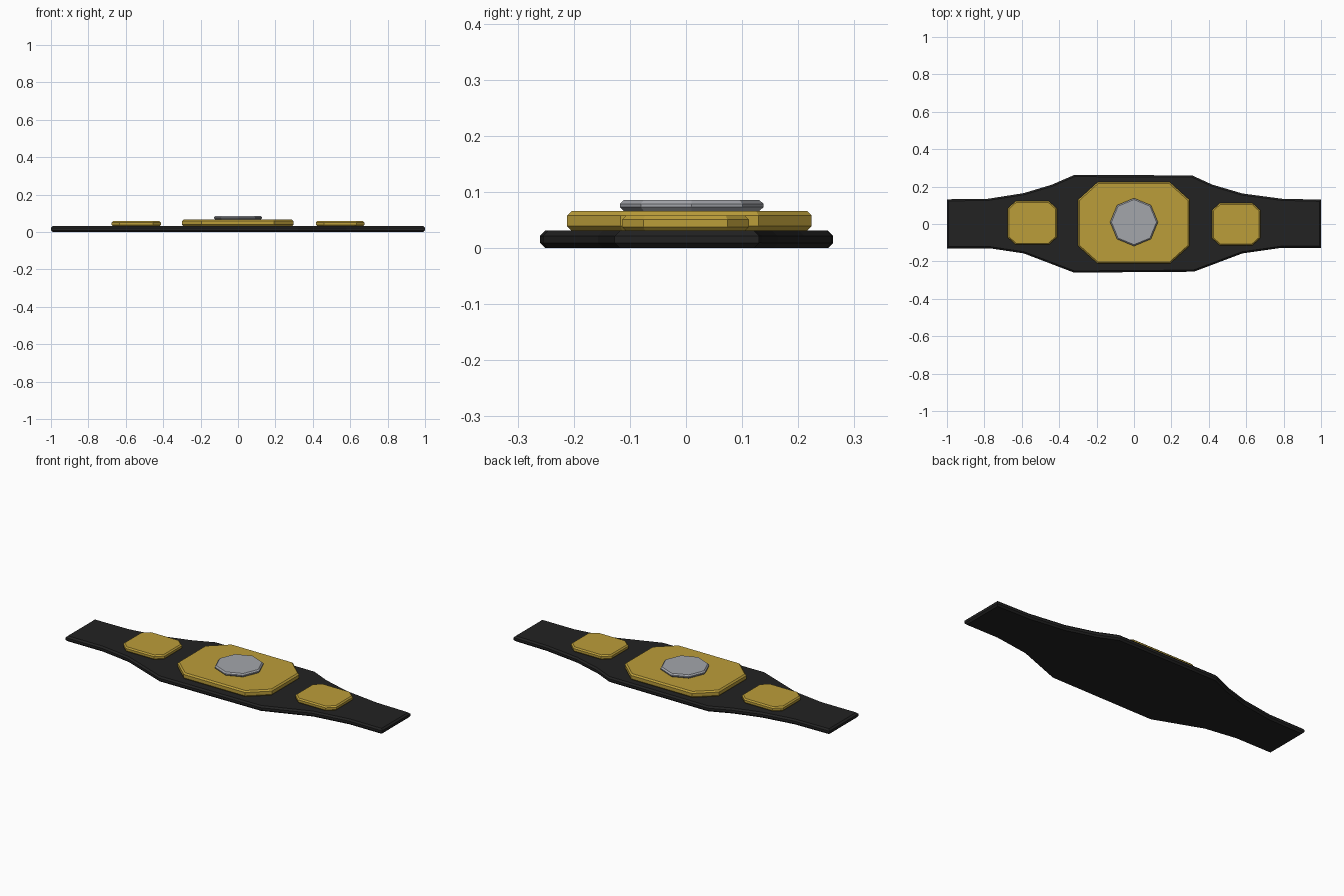
import bpy
import bmesh
from math import cos, sin, pi

cube = bpy.data.objects.get("Cube")
if cube:
    bpy.data.objects.remove(cube, do_unlink=True)


def material(name, rgb):
    mat = bpy.data.materials.new(name)
    mat.use_nodes = True
    mat.diffuse_color = (*rgb, 1)
    mat.node_tree.nodes["Principled BSDF"].inputs["Base Color"].default_value = (*rgb, 1)
    return mat


def slab(name, outline, bottom, top, rim, mat):
    """Extrude a counter-clockwise outline and chamfer its top and bottom rims."""
    bm = bmesh.new()
    base = bm.faces.new([bm.verts.new((x, y, bottom)) for x, y in outline])
    grown = bmesh.ops.extrude_face_region(bm, geom=[base])["geom"]
    for v in grown:
        if isinstance(v, bmesh.types.BMVert):
            v.co.z = top
    bmesh.ops.recalc_face_normals(bm, faces=bm.faces)
    rims = [e for e in bm.edges if abs(e.verts[0].co.z - e.verts[1].co.z) < 1e-6]
    bmesh.ops.bevel(bm, geom=rims, offset=rim, segments=1, affect='EDGES')
    mesh = bpy.data.meshes.new(name)
    bm.to_mesh(mesh)
    bm.free()
    mesh.materials.append(mat)
    obj = bpy.data.objects.new(name, mesh)
    bpy.context.collection.objects.link(obj)
    return obj


def cut_corner_rect(x0, x1, y0, y1, cx, cy):
    return [(x0 + cx, y0), (x1 - cx, y0), (x1, y0 + cy), (x1, y1 - cy),
            (x1 - cx, y1), (x0 + cx, y1), (x0, y1 - cy), (x0, y0 + cy)]


black = material("black leather", (0.016, 0.016, 0.016))
gold = material("gold", (0.50, 0.34, 0.042))
silver = material("silver", (0.37, 0.38, 0.41))

# Strap: narrow ends flaring to a wide middle
lower = [(-1, -0.13), (-0.77, -0.13), (-0.59, -0.157), (-0.32, -0.26),
         (0.32, -0.255), (0.58, -0.157), (0.79, -0.127), (1, -0.127)]
upper = [(1, 0.13), (0.79, 0.135), (0.58, 0.163), (0.42, 0.21), (0.31, 0.26),
         (-0.32, 0.262), (-0.44, 0.21), (-0.59, 0.165), (-0.78, 0.135), (-1, 0.132)]
slab("strap", lower + upper, 0, 0.031, 0.009, black)

# Gold plates with cut corners
slab("main_plate", cut_corner_rect(-0.30, 0.297, -0.212, 0.224, 0.105, 0.095),
     0.031, 0.066, 0.008, gold)
slab("right_plate", cut_corner_rect(-0.675, -0.413, -0.11, 0.122, 0.042, 0.038),
     0.031, 0.058, 0.007, gold)
slab("left_plate", cut_corner_rect(0.417, 0.675, -0.114, 0.112, 0.042, 0.038),
     0.031, 0.058, 0.007, gold)

# Octagonal silver medallion
ring = [(0.128 * cos(i * pi / 4), 0.01 + 0.128 * sin(i * pi / 4)) for i in range(8)]
slab("medallion", ring, 0.066, 0.086, 0.007, silver)
